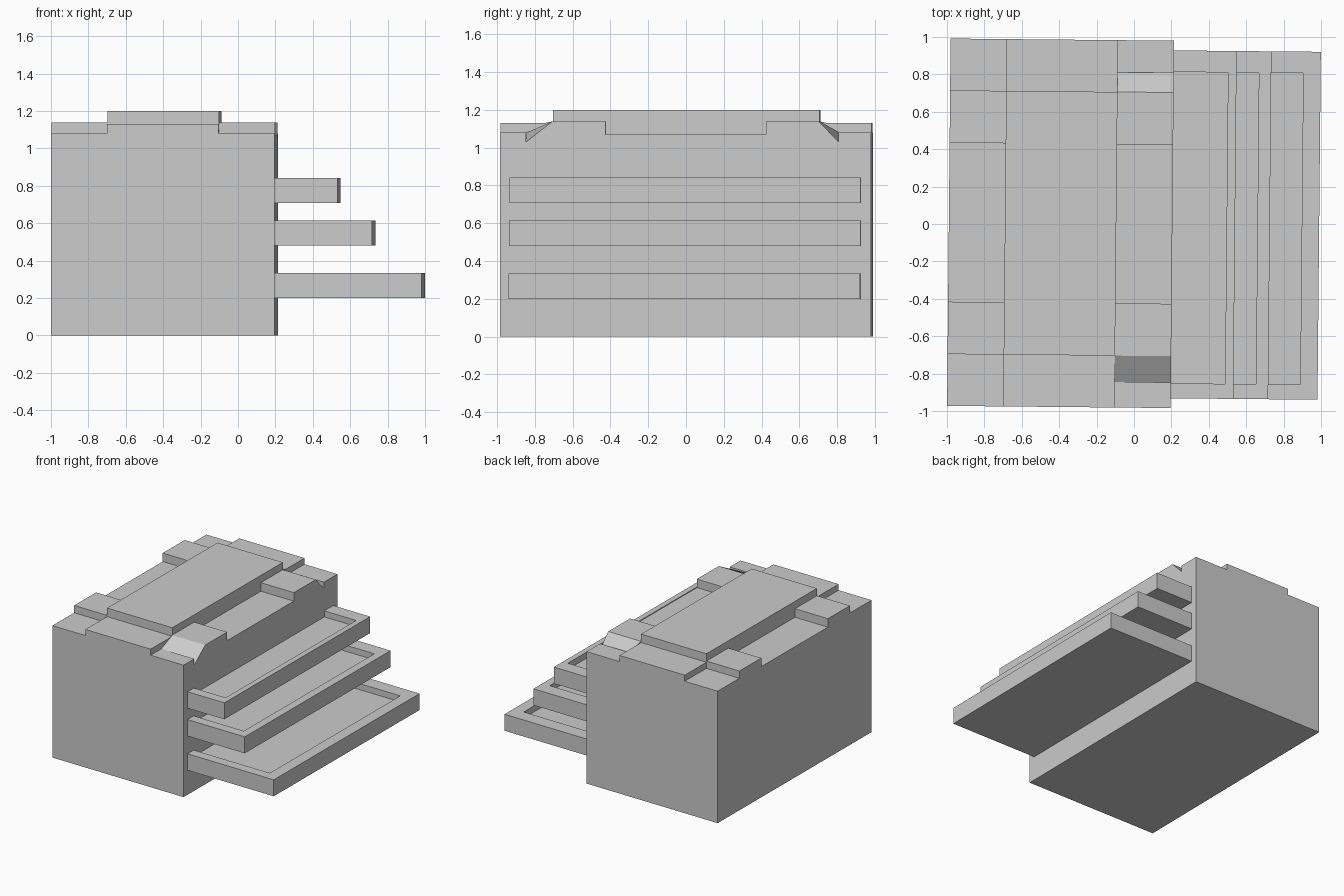
import bpy, bmesh, math

if "Cube" in bpy.data.objects:
    bpy.data.objects.remove(bpy.data.objects["Cube"])

TURN = math.radians(-0.55)   # the whole chest is turned very slightly


def loft(name, rings):
    """Skin a closed solid through rings of matching points."""
    bm = bmesh.new()
    vs = [[bm.verts.new(p) for p in ring] for ring in rings]
    n = len(rings[0])
    for a, b in zip(vs, vs[1:]):
        for i in range(n):
            j = (i + 1) % n
            bm.faces.new((a[i], a[j], b[j], b[i]))
    bm.faces.new(vs[0])
    bm.faces.new(vs[-1][::-1])
    bmesh.ops.remove_doubles(bm, verts=bm.verts, dist=1e-4)
    flat = [f for f in bm.faces if f.calc_area() < 1e-6]
    bmesh.ops.delete(bm, geom=flat, context='FACES')
    bmesh.ops.recalc_face_normals(bm, faces=bm.faces)
    bmesh.ops.dissolve_limit(bm, angle_limit=0.002, verts=bm.verts, edges=bm.edges)
    me = bpy.data.meshes.new(name)
    bm.to_mesh(me)
    bm.free()
    ob = bpy.data.objects.new(name, me)
    ob.rotation_euler.z = TURN
    bpy.context.collection.objects.link(ob)
    return ob


def section(x, side, notch, shoulder, block, middle):
    """Cross-section of the cabinet at x: outer edge, ramp foot, raised block, centre."""
    def half(s, ramp):
        return [(x, s * y, z) for y, z in (
            (0.982, 0), (0.982, 1.08), (0.982, side), (ramp, side), (ramp, notch),
            (0.705, shoulder), (0.705, block), (0.425, block), (0.425, middle))]
    return half(-1, 0.845) + half(1, 0.81)[::-1]


# Cabinet with stepped top and ramped front corners
back = (1.08, 1.08, 1.08, 1.14, 1.07)
centre = (1.13, 1.13, 1.13, 1.20, 1.20)
front_inner = (1.08, 1.08, 1.14, 1.14, 1.07)
front_outer = (1.08, 1.03, 1.14, 1.14, 1.07)
loft("cabinet", [section(x, *p) for x, p in (
    (-0.99, back), (-0.69, back), (-0.69, centre), (-0.095, centre),
    (-0.095, front_inner), (0.205, front_outer))])


def drawer(name, z0, x1, lip):
    """Open drawer: shallow tray running back into the cabinet."""
    z1 = z0 + 0.135
    floor = z1 - 0.05

    def ring(y, zf):
        return [(x, y, z) for x, z in ((0.15, z0), (x1, z0), (x1, z1),
                                       (lip, z1), (lip, zf), (0.15, zf))]
    loft(name, [ring(-0.93, z1), ring(-0.85, z1), ring(-0.85, floor),
                ring(0.815, floor), ring(0.815, z1), ring(0.93, z1)])


# Three drawers, pulled out further toward the bottom
drawer("bottom_drawer", 0.20, 0.99, 0.897)
drawer("middle_drawer", 0.48, 0.726, 0.66)
drawer("top_drawer", 0.708, 0.54, 0.495)
